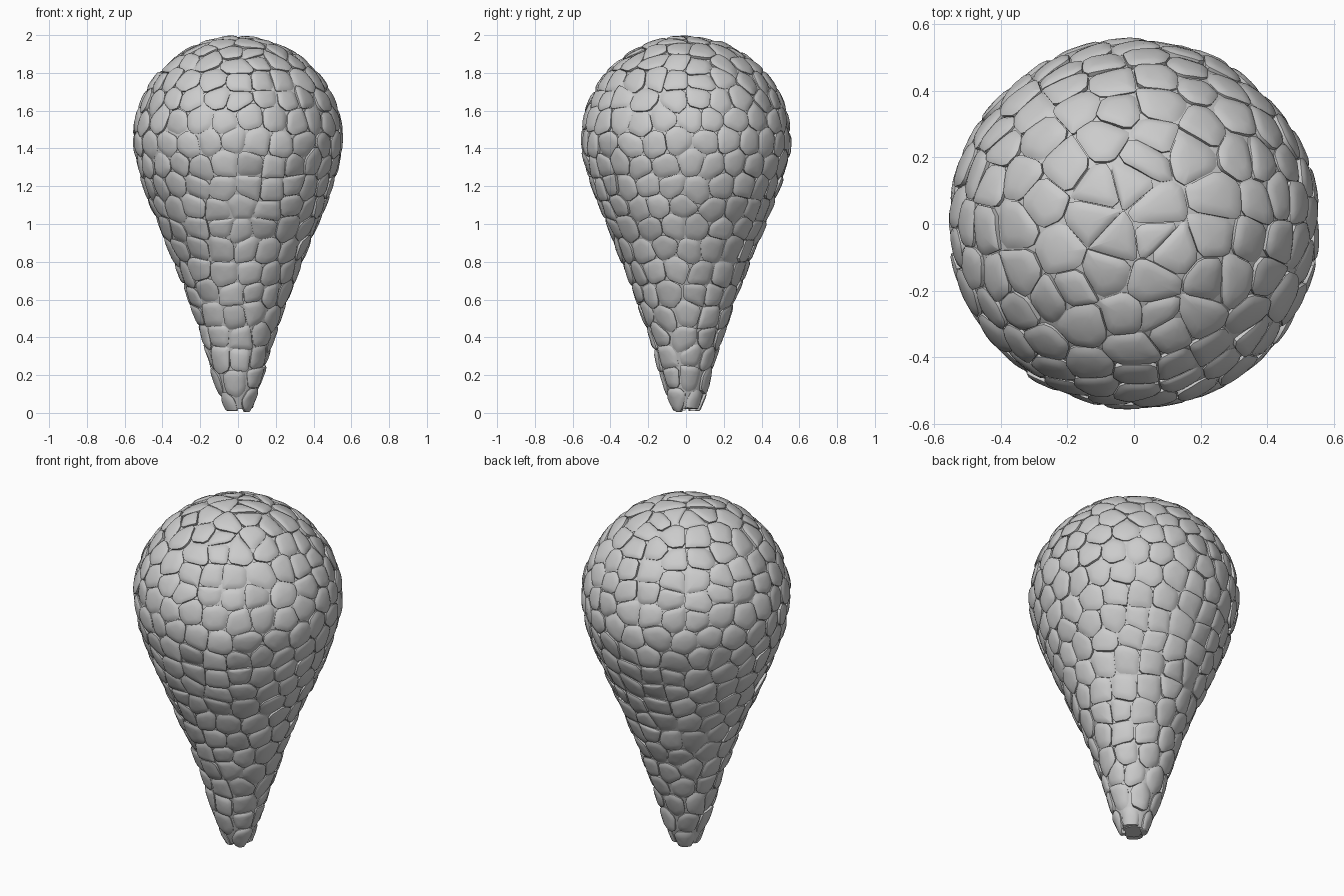
import bpy, bmesh, math, random
from mathutils import Vector

if "Cube" in bpy.data.objects:
    bpy.data.objects.remove(bpy.data.objects["Cube"])

random.seed(4)
R, ZC = 0.56, 1.44
# Profile of the tapering lower part: (z, radius)
PROFILE = [(0, 0.072), (0.1, 0.114), (0.2, 0.142), (0.4, 0.202), (0.6, 0.268), (0.8, 0.346),
           (1.0, 0.43), (1.1, 0.471), (1.2, 0.507), (1.3, 0.537), (1.38, 0.555), (ZC, R)]


def radius(z):
    z = min(max(z, 0), 2)
    if z >= ZC:
        return math.sqrt(max(R * R - (z - ZC) ** 2, 0))
    for (z0, r0), (z1, r1) in zip(PROFILE, PROFILE[1:]):
        if z <= z1:
            return r0 + (r1 - r0) * (z - z0) / (z1 - z0)


def project(p, offset, floor=0.0):
    """Drop a point onto the teardrop surface, moved in or out by offset."""
    if p.z > ZC:
        c = Vector((0, 0, ZC))
        return c + (p - c).normalized() * (R + offset)
    d = Vector((p.x, p.y, 0)).normalized() * (radius(p.z) + offset)
    return Vector((d.x, d.y, max(p.z, floor)))


def normal(p):
    if p.z > ZC:
        return (p - Vector((0, 0, ZC))).normalized()
    slope = (radius(p.z + 0.05) - radius(p.z - 0.05)) / 0.1
    d = Vector((p.x, p.y, 0)).normalized()
    return Vector((d.x, d.y, -slope)).normalized()


def scatter(row_step, cell_step):
    """Staggered rows of jittered seeds, evenly spaced along the profile."""
    seeds, dist, turn = [], row_step * 0.5, 0.0
    steps = 1000
    for i in range(steps):
        z0, z1 = 2 * i / steps, 2 * (i + 1) / steps
        dist += math.hypot(z1 - z0, radius(z1) - radius(z0))
        if dist >= row_step:
            dist -= row_step
            count = max(3, round(math.tau * radius(z1) / cell_step))
            turn += math.pi / count
            for k in range(count):
                z = min(z1 + random.uniform(-0.2, 0.2) * row_step, 1.995)
                a = turn + (k + random.uniform(-0.17, 0.17)) * math.tau / count
                r = radius(z)
                seeds.append(Vector((r * math.cos(a), r * math.sin(a), z)))
    return seeds


def clip(poly, m, d):
    """Keep the part of a 2D polygon on the near side of a bisector."""
    out = []
    for a, b in zip(poly, poly[1:] + poly[:1]):
        da, db = (a - m).dot(d), (b - m).dot(d)
        if da <= 0:
            out.append(a)
        if da * db < 0:
            out.append(a.lerp(b, da / (da - db)))
    return out


# Scales: one gently domed cell per seed, with (size, depth) rings down to a side wall
RINGS = [(0.5, 0), (0.8, -0.003), (0.985, -0.009), (0.975, -0.03)]
seeds = scatter(0.121, 0.138)
bm = bmesh.new()
for s in seeds:
    n = normal(s)
    u = n.orthogonal().normalized()
    v = n.cross(u)
    poly = [Vector((math.cos(k * math.pi / 6), math.sin(k * math.pi / 6))) * 0.12 for k in range(12)]
    for o in seeds:
        e = o - s
        if 0 < e.length < 0.3 and normal(o).dot(n) > -0.2:
            d = Vector((e.dot(u), e.dot(v)))
            if d.length > 0.001:
                d = d.normalized() * e.length
                poly = clip(poly, d / 2, d)
    mid = sum(poly, Vector((0, 0))) / len(poly)
    # cut the corners, then add edge midpoints
    cell = []
    for a, b in zip(poly, poly[1:] + poly[:1]):
        cell += [a.lerp(b, t) for t in (0.17, 0.5, 0.83)]
    lift = random.uniform(-0.008, 0.001)
    tilt = Vector((random.uniform(-1, 1), random.uniform(-1, 1))) * 0.11
    floor = random.uniform(0.0, 0.035)

    def place(q, depth):
        t = min((q - mid).dot(tilt), 0.005)
        return project(s + u * q.x + v * q.y, min(depth + lift + t, 0.0), floor)

    top = bm.verts.new(place(mid, 0))
    prev = None
    for size, depth in RINGS:
        ring = [bm.verts.new(place(mid + (q - mid) * size, depth)) for q in cell]
        for i in range(len(ring)):
            j = (i + 1) % len(ring)
            if prev:
                bm.faces.new((prev[i], ring[i], ring[j], prev[j]))
            else:
                bm.faces.new((top, ring[i], ring[j]))
        prev = ring


def finish(bm, name, angle):
    me = bpy.data.meshes.new(name)
    bm.to_mesh(me)
    bm.free()
    ob = bpy.data.objects.new(name, me)
    bpy.context.collection.objects.link(ob)
    bpy.ops.object.select_all(action='DESELECT')
    ob.select_set(True)
    bpy.context.view_layer.objects.active = ob
    bpy.ops.object.shade_smooth_by_angle(angle=math.radians(angle))


finish(bm, "scales", 40)

# Core: slightly smaller teardrop seen in the grooves
bm = bmesh.new()
outline = [(radius(z) - 0.02, z) for z in [0.02 + 1.42 * i / 24 for i in range(24)]]
outline += [((R - 0.02) * math.cos(a), ZC + (R - 0.02) * math.sin(a))
            for a in [math.pi / 2 * i / 16 for i in range(16)]]
rings = [[bm.verts.new((r * math.cos(k * math.tau / 64), r * math.sin(k * math.tau / 64), z))
          for k in range(64)] for r, z in outline]
for a, b in zip(rings, rings[1:]):
    for i in range(64):
        j = (i + 1) % 64
        bm.faces.new((a[i], a[j], b[j], b[i]))
bm.faces.new(rings[0][::-1])
bm.faces.new(rings[-1])
finish(bm, "core", 30)
